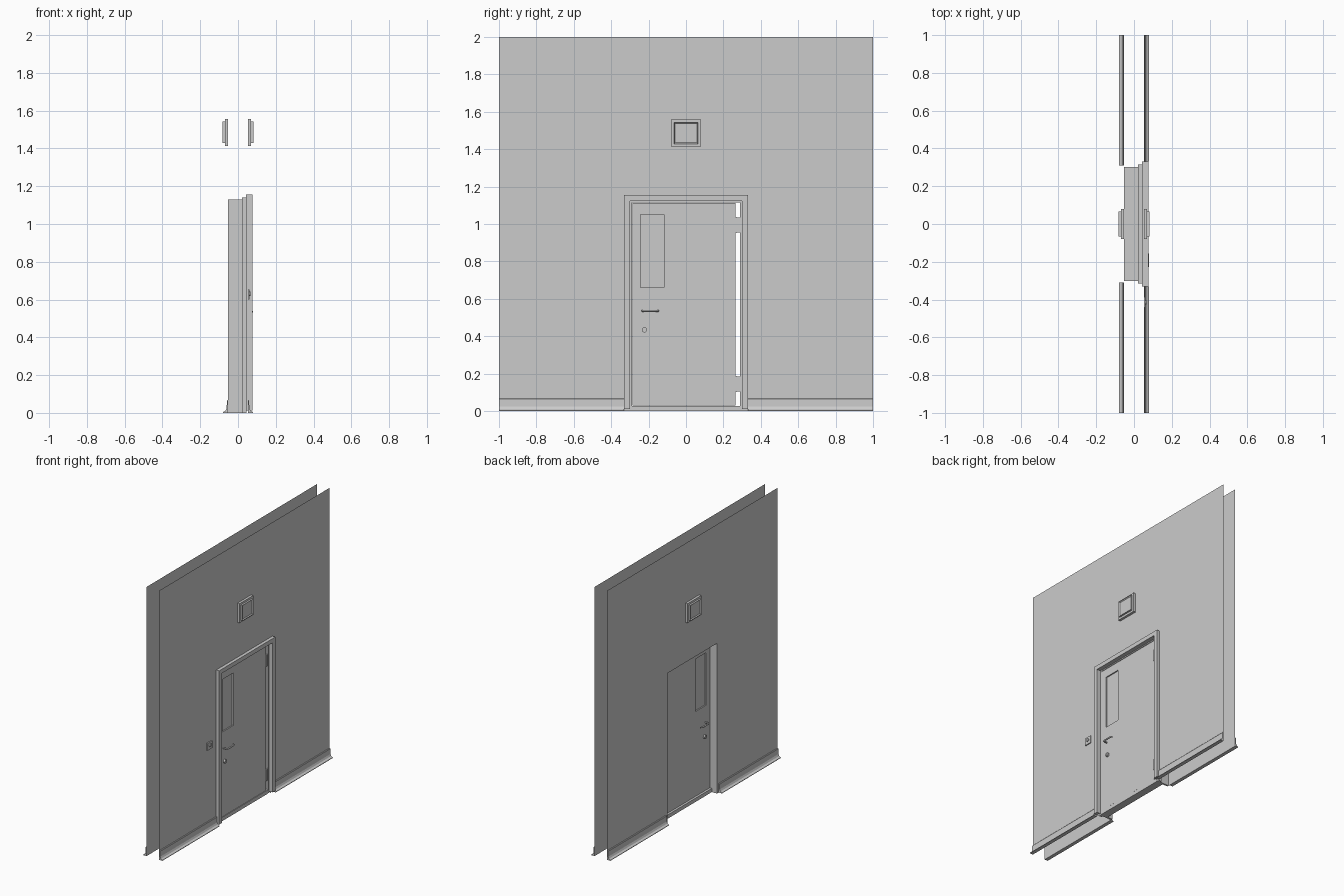
import bpy, bmesh, math

cube = bpy.data.objects.get("Cube")
if cube:
    bpy.data.objects.remove(cube, do_unlink=True)

grey = bpy.data.materials.new("plain_grey")
grey.use_nodes = True
COLOUR = (0.6, 0.6, 0.6, 1)
grey.diffuse_color = COLOUR
grey.node_tree.nodes["Principled BSDF"].inputs["Base Color"].default_value = COLOUR


def finish(name, bm):
    mesh = bpy.data.meshes.new(name)
    bmesh.ops.recalc_face_normals(bm, faces=bm.faces)
    bm.to_mesh(mesh)
    bm.free()
    mesh.materials.append(grey)
    obj = bpy.data.objects.new(name, mesh)
    bpy.context.collection.objects.link(obj)
    return obj


def box(name, x, y, z):
    bm = bmesh.new()
    bmesh.ops.create_cube(bm, size=1)
    for v in bm.verts:
        v.co = [lo + (c + 0.5) * (hi - lo) for c, (lo, hi) in zip(v.co, (x, y, z))]
    return finish(name, bm)


def prism(name, points, offset):
    """Extrude a flat polygon along an offset vector."""
    bm = bmesh.new()
    face = bm.faces.new([bm.verts.new(p) for p in points])
    if offset:
        new = bmesh.ops.extrude_face_region(bm, geom=[face], use_keep_orig=True)["geom"]
        bmesh.ops.translate(bm, vec=offset,
                            verts=[g for g in new if isinstance(g, bmesh.types.BMVert)])
    return finish(name, bm)


def arch(name, x, outer, top, inner, inner_top, bottom=0.0):
    """Door-shaped surround: two legs joined by a head."""
    outline = [(-outer, bottom), (-outer, top), (outer, top), (outer, bottom),
               (inner, bottom), (inner, inner_top), (-inner, inner_top), (-inner, bottom)]
    depth = x[1] - x[0]
    return prism(name, [(x[0], y, z) for y, z in outline], (depth, 0, 0) if depth else None)


def disc(name, x, y, z, radius):
    bm = bmesh.new()
    bmesh.ops.create_cone(bm, cap_ends=True, segments=20, radius1=radius,
                          radius2=radius, depth=x[1] - x[0])
    for v in bm.verts:
        v.co = (sum(x) / 2 + v.co.z, y + v.co.x, z + v.co.y)
    return finish(name, bm)


WALL = 0.052
LEAF = (0.004, 0.044)

# Thin walls, skirtings and framed panels on both sides
for side, label in ((1, "front"), (-1, "rear")):
    arch(label + "_wall", (side * WALL, side * WALL), 1, 2, 0.3, 1.13)

    start = 0.33 if side > 0 else 0.31
    profile = [(0, 0), (0.027, 0), (0.027, 0.004), (0.014, 0.012),
               (0.008, 0.025), (0.007, 0.064), (0.004, 0.068), (0, 0.068)]
    for end in (-1, 1):
        prism(label + "_skirting", [(side * (WALL + d), end * start, z) for d, z in profile],
              (0, end * (1 - start), 0))

    back, step, face = (side * d for d in (WALL, 0.07, 0.083))
    box(label + "_panel_base", sorted((back, step)), (-0.08, 0.08), (1.413, 1.557))
    panel = box(label + "_panel_screen", sorted((step, face)), (-0.065, 0.065), (1.428, 1.542))
    bm = bmesh.new()
    bm.from_mesh(panel.data)
    front = [f for f in bm.faces if f.normal.x * side > 0.9]
    bmesh.ops.inset_region(bm, faces=front, thickness=0.009)
    bmesh.ops.translate(bm, verts=front[0].verts, vec=(-side * 0.007, 0, 0))
    bm.to_mesh(panel.data)
    bm.free()

# Door frame
arch("frame_lining", (-WALL, 0.044), 0.302, 1.13, 0.289, 1.116)
arch("frame_return", (0.022, 0.044), 0.314, 1.14, 0.302, 1.13)
arch("architrave", (0.042, 0.076), 0.33, 1.155, 0.299, 1.124, 0.012)
box("threshold", (-0.01, 0.046), (-0.289, 0.289), (0, 0.028))

# Door leaf with a glazed opening
leaf = box("door_leaf", LEAF, (-0.287, 0.265), (0.03, 1.112))
cutter = box("window_cutter", (-0.1, 0.1), (-0.242, -0.118), (0.66, 1.05))
cutter.hide_render = True
cut = leaf.modifiers.new("window_opening", "BOOLEAN")
cut.operation = "DIFFERENCE"
cut.solver = "EXACT"
cut.object = cutter
bpy.context.view_layer.objects.active = leaf
bpy.ops.object.modifier_apply(modifier=cut.name)
bpy.data.objects.remove(cutter, do_unlink=True)
box("window_pane", (LEAF[0] + 0.009, LEAF[1] - 0.009), (-0.242, -0.118), (0.66, 1.05))

# Hinges
for z in (0.145, 0.995):
    box("hinge_plate", (0.036, 0.042), (0.262, 0.29), (z - 0.04, z + 0.04))
    disc_y = 0.268
    box("hinge_knuckle", (0.04, 0.05), (disc_y - 0.005, disc_y + 0.005), (z - 0.042, z + 0.042))

# Lever handles and lock cylinders on both faces
smooth = []
for side, x in ((1, LEAF[1]), (-1, LEAF[0])):
    curve = bpy.data.curves.new("lever_handle", "CURVE")
    curve.dimensions = "3D"
    curve.bevel_depth = 0.0055
    curve.bevel_resolution = 2
    curve.use_fill_caps = True
    spline = curve.splines.new("POLY")
    path = [(0, -0.233), (0.02, -0.233), (0.027, -0.23), (0.031, -0.222),
            (0.031, -0.165), (0.028, -0.155), (0.022, -0.147)]
    spline.points.add(len(path) - 1)
    for point, (d, y) in zip(spline.points, path):
        point.co = (x + side * d, y, 0.536, 1)
    curve.materials.append(grey)
    handle = bpy.data.objects.new("lever_handle", curve)
    bpy.context.collection.objects.link(handle)
    smooth.append(disc("lock_cylinder", sorted((x, x + side * 0.012)), -0.222, 0.435, 0.014))
    disc("lock_core", sorted((x, x + side * 0.015)), -0.222, 0.435, 0.008)

# Wall switch
box("switch_plate", (WALL, 0.06), (-0.442, -0.387), (0.6, 0.654))
smooth.append(disc("switch_button", (0.06, 0.066), -0.414, 0.63, 0.012))

for obj in smooth:
    bpy.context.view_layer.objects.active = obj
    bpy.ops.object.select_all(action="DESELECT")
    obj.select_set(True)
    bpy.ops.object.shade_smooth_by_angle(angle=math.radians(35))
